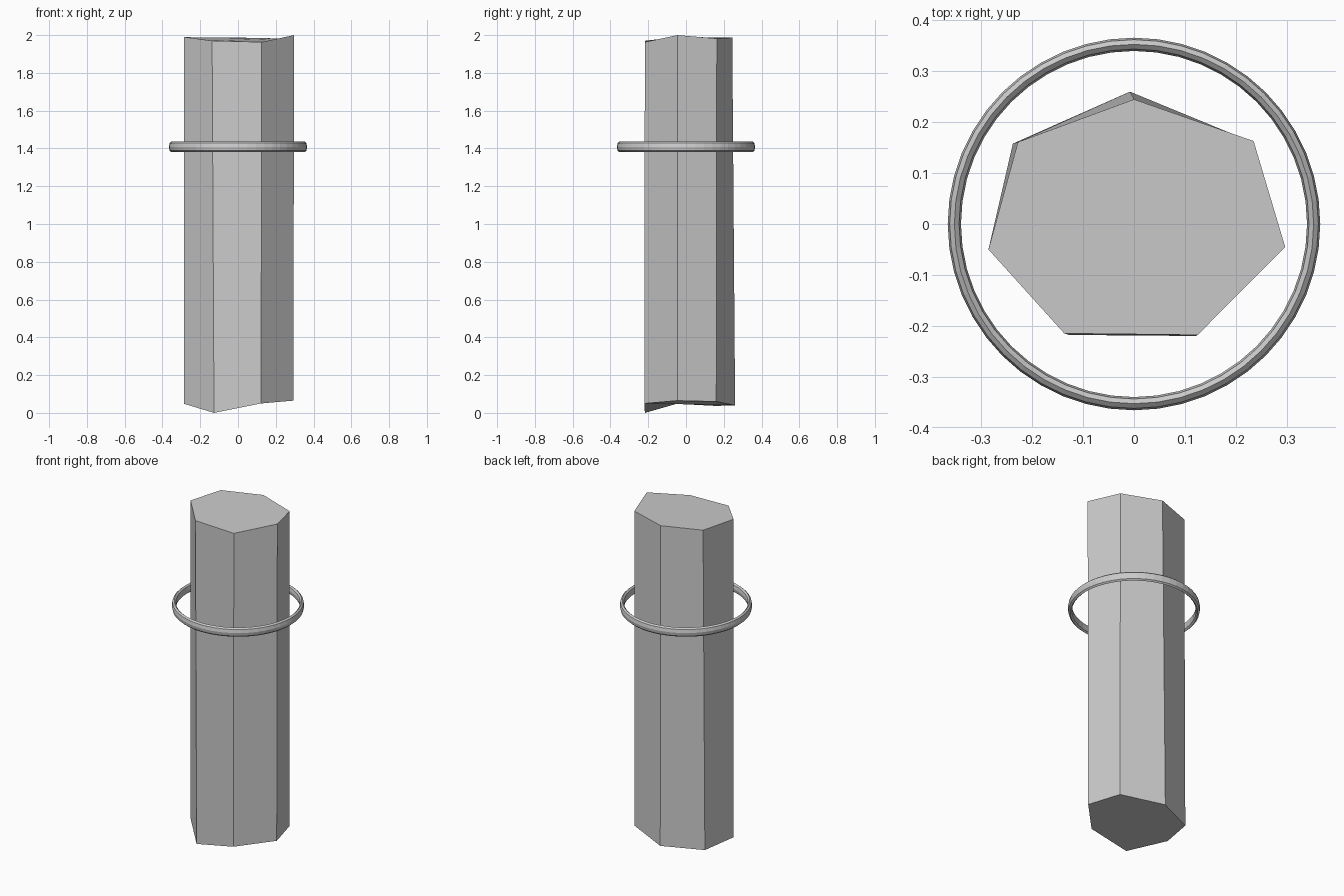
import bpy, bmesh
from math import cos, sin, tau

cube = bpy.data.objects.get("Cube")
if cube:
    bpy.data.objects.remove(cube, do_unlink=True)

# Single stone grey
grey = bpy.data.materials.new("stone_grey")
grey.use_nodes = True
grey.diffuse_color = (0.6, 0.6, 0.6, 1)
grey.node_tree.nodes["Principled BSDF"].inputs["Base Color"].default_value = (0.6, 0.6, 0.6, 1)


def finish(name, bm):
    bmesh.ops.recalc_face_normals(bm, faces=bm.faces)
    mesh = bpy.data.meshes.new(name)
    bm.to_mesh(mesh)
    bm.free()
    mesh.materials.append(grey)
    obj = bpy.data.objects.new(name, mesh)
    bpy.context.collection.objects.link(obj)
    return obj


def bridge(bm, a, b):
    for i in range(len(a)):
        j = (i + 1) % len(a)
        bm.faces.new((a[i], a[j], b[j], b[i]))


# Seven-sided pillar with rough-cut, uneven ends
bottom = [(0.293, -0.045, 0.065), (0.235, 0.16, 0.06), (-0.008, 0.26, 0.04),
          (-0.238, 0.158, 0.037), (-0.285, -0.05, 0.048),
          (-0.127, -0.218, 0.0), (0.122, -0.22, 0.05)]
top = [(0.297, -0.045, 2.0), (0.235, 0.163, 1.982), (0.0, 0.245, 1.987),
       (-0.228, 0.161, 1.988), (-0.286, -0.05, 1.99),
       (-0.137, -0.215, 1.97), (0.125, -0.218, 1.963)]
bm = bmesh.new()
low = [bm.verts.new(p) for p in bottom]
high = [bm.verts.new(p) for p in top]
bm.faces.new(low)
bm.faces.new(high)
bridge(bm, low, high)
finish("pillar", bm)

# Thin floating ring, taller than it is thick
SEGMENTS, SIDES = 48, 8
RADIUS, THICK, TALL = 0.353, 0.013, 0.028
bm = bmesh.new()
loops = []
for i in range(SEGMENTS):
    a = tau * i / SEGMENTS
    loop = []
    for k in range(SIDES):
        b = tau * k / SIDES
        r = RADIUS + THICK * cos(b)
        loop.append(bm.verts.new((r * cos(a), r * sin(a), TALL * sin(b))))
    loops.append(loop)
for i in range(SEGMENTS):
    bridge(bm, loops[i], loops[(i + 1) % SEGMENTS])
ring = finish("ring", bm)
ring.location.z = 1.408
